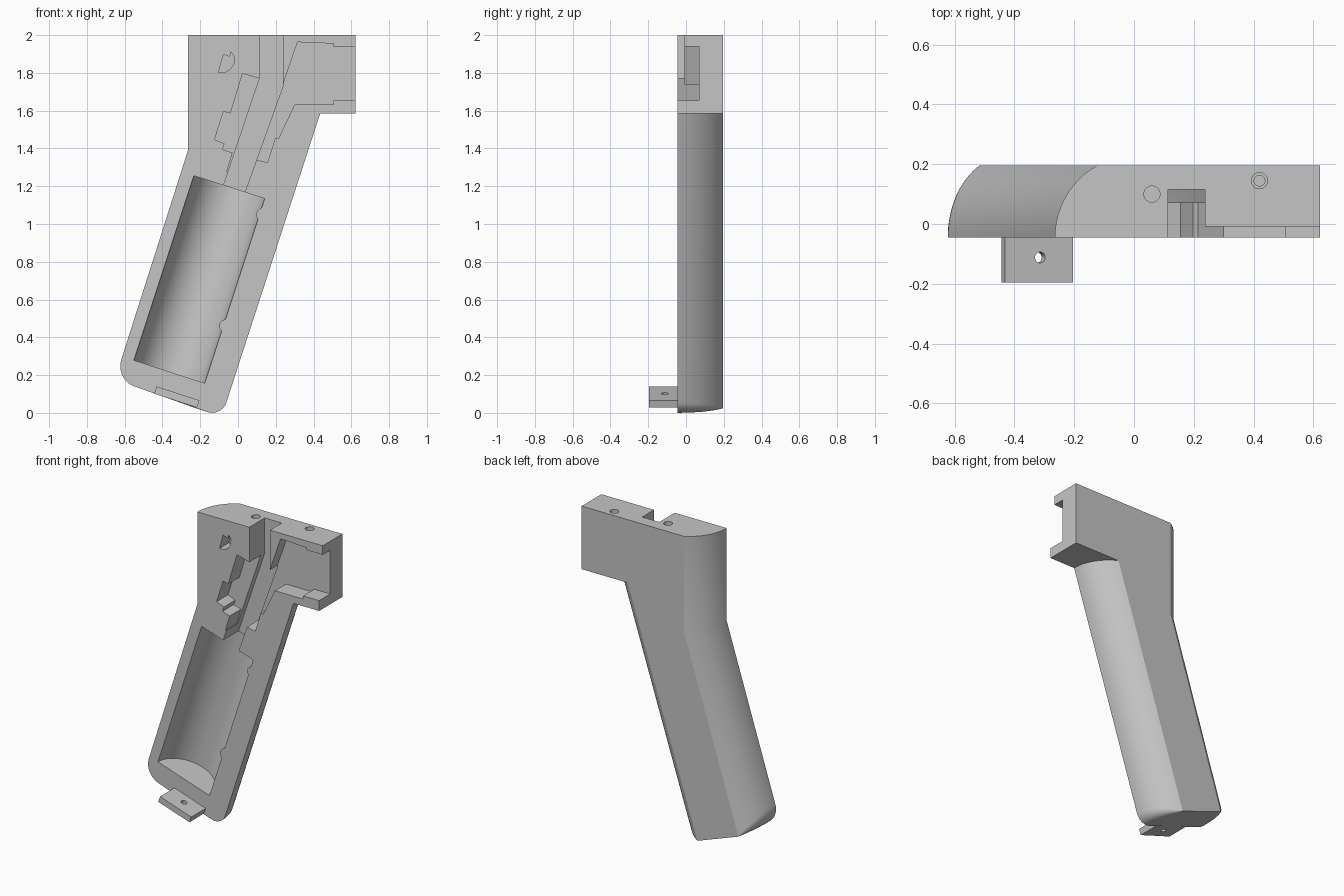
import bpy, bmesh, math
from mathutils import Vector, Matrix

if "Cube" in bpy.data.objects:
    bpy.data.objects.remove(bpy.data.objects["Cube"])

FRONT, BACK = -0.045, 0.196
TILT = math.radians(18)
UP = Vector((math.sin(TILT), 0, math.cos(TILT)))       # along the grip
ACROSS = Vector((math.cos(TILT), 0, -math.sin(TILT)))  # across the grip

grey = bpy.data.materials.new("plain grey")
grey.use_nodes = True
grey.diffuse_color = (0.56, 0.56, 0.56, 1)
grey.node_tree.nodes["Principled BSDF"].inputs["Base Color"].default_value = grey.diffuse_color


def make_object(name, bm):
    bmesh.ops.recalc_face_normals(bm, faces=bm.faces)
    mesh = bpy.data.meshes.new(name)
    bm.to_mesh(mesh)
    bm.free()
    mesh.materials.append(grey)
    obj = bpy.data.objects.new(name, mesh)
    bpy.context.collection.objects.link(obj)
    return obj


def loft(name, loops):
    """Skin a stack of matching point loops and cap both ends."""
    bm = bmesh.new()
    rings = [[bm.verts.new(p) for p in loop] for loop in loops]
    count = len(rings[0])
    for a, b in zip(rings, rings[1:]):
        for i in range(count):
            j = (i + 1) % count
            bm.faces.new((a[i], a[j], b[j], b[i]))
    bm.faces.new(rings[0])
    bm.faces.new(rings[-1])
    return make_object(name, bm)


def prism(name, outline, y0, y1):
    return loft(name, [[(x, y, z) for x, z in outline] for y in (y0, y1)])


def cylinder(name, centre, axis, radius, length, segments=32):
    bm = bmesh.new()
    turn = Vector((0, 0, 1)).rotation_difference(Vector(axis)).to_matrix().to_4x4()
    bmesh.ops.create_cone(bm, cap_ends=True, segments=segments, radius1=radius,
                          radius2=radius, depth=length,
                          matrix=Matrix.Translation(centre) @ turn)
    return make_object(name, bm)


def cut(target, cutter):
    mod = target.modifiers.new("cut", 'BOOLEAN')
    mod.operation, mod.solver, mod.object = 'DIFFERENCE', 'EXACT', cutter
    graph = bpy.context.evaluated_depsgraph_get()
    mesh = bpy.data.meshes.new_from_object(target.evaluated_get(graph))
    target.modifiers.clear()
    target.data = mesh
    bpy.data.objects.remove(cutter)


def fillet(corner, before, after, radius, steps=10):
    """Round a square corner, running from its before edge to its after edge."""
    centre = corner + radius * (before + after)
    return [centre - radius * (after * math.cos(t) + before * math.sin(t))
            for t in (math.pi / 2 * i / steps for i in range(steps + 1))]


def body_loop(y, inset, keep):
    left = Vector((-0.653, y, 0.174)) + ACROSS * inset
    right = Vector((-0.086, y, -0.02)) - ACROSS * inset
    loop = [Vector((-0.265 + inset, y, 2)),
            Vector((-0.265 + inset, y, 1.39 - 0.16 * inset))]
    loop += fillet(left, UP, ACROSS, 0.11 * keep + 0.004)
    loop += fillet(right, -ACROSS, UP, 0.075 * keep + 0.004)
    loop += [Vector((0.435 - 1.05 * inset, y, 1.585)),
             Vector((0.622, y, 1.585)), Vector((0.622, y, 2))]
    return loop


# Half shell: flat front, both long edges rounded towards the back
R = 0.276
loops = []
for i in range(17):
    angle = math.asin((BACK - FRONT) / R) * i / 16
    inset = R * (1 - math.cos(angle))
    loops.append(body_loop(FRONT + R * math.sin(angle), inset, 1 - inset / 0.142))
shell = loft("grip_shell", loops)

# Round battery bay
bay_centre = Vector((-0.205, FRONT, 0.7065))
cut(shell, cylinder("bay_cutter", bay_centre, UP, 0.197, 1.027, 64))

# Wire channel running from the top slot down to the bay
cut(shell, prism("channel_cutter", [
    (0.114, 2.1), (0.238, 2.1), (0.238, 1.73), (0.03, 1.15),
    (-0.095, 1.15), (0.114, 1.77)], -0.2, 0.115))

# Head pocket, open at the side
cut(shell, prism("head_pocket_cutter", [
    (0.315, 1.963), (0.505, 1.955), (0.505, 1.94), (0.7, 1.94), (0.7, 1.653),
    (0.505, 1.653), (0.505, 1.632), (0.299, 1.632), (0.214, 1.452),
    (0.198, 1.458), (0.156, 1.325), (0.098, 1.341), (0.082, 1.31),
    (0.07, 1.28), (0.237, 1.735)], -0.2, 0.07))

# Lowered rim along the top of the head
cut(shell, prism("rim_cutter", [
    (0.237, 2.1), (0.7, 2.1), (0.7, 1.7), (0.237, 1.7)], -0.2, -0.008))

# Stepped switch pocket beside the channel
cut(shell, prism("switch_pocket_cutter", [
    (0.024, 1.796), (-0.04, 1.585), (-0.077, 1.595), (-0.124, 1.447),
    (-0.071, 1.426), (-0.082, 1.394), (-0.029, 1.378), (-0.06, 1.275),
    (0.0, 1.3), (0.15, 1.76)], -0.2, 0.072))

# Small D-shaped socket
cut(shell, prism("socket_cutter", [
    (-0.103, 1.803), (-0.077, 1.897), (-0.045, 1.885), (-0.036, 1.91),
    (-0.021, 1.885), (-0.022, 1.85), (-0.04, 1.82), (-0.068, 1.803)], -0.2, 0.05))

# Screw holes in the top
for x, y, radius, depth in ((0.06, 0.1, 0.027, 0.15), (0.42, 0.145, 0.027, 0.03),
                            (0.42, 0.145, 0.018, 0.15)):
    cut(shell, cylinder("screw_cutter", (x, y, 2), (0, 0, 1), radius, 2 * depth))

# Small retaining bumps on the bay wall
bumps = [cylinder(name, (x, 0, z), (0, 1, 0), 0.035, 0.088)
         for name, x, z in (("lower_bay_bump", -0.064, 0.46), ("upper_bay_bump", 0.132, 1.05))]

# Fixing tab with a hole at the foot
tab = prism("fixing_tab", [
    (-0.431, 0.14), (-0.204, 0.066), (-0.217, 0.028), (-0.444, 0.102)], -0.195, -0.03)
cut(tab, cylinder("tab_hole_cutter", (-0.32, -0.112, 0.084), UP, 0.018, 0.3))

# Smooth shading with sharp edges kept
bpy.ops.object.select_all(action='DESELECT')
for obj in (shell, tab, *bumps):
    obj.select_set(True)
bpy.context.view_layer.objects.active = shell
bpy.ops.object.shade_smooth_by_angle(angle=math.radians(25))
